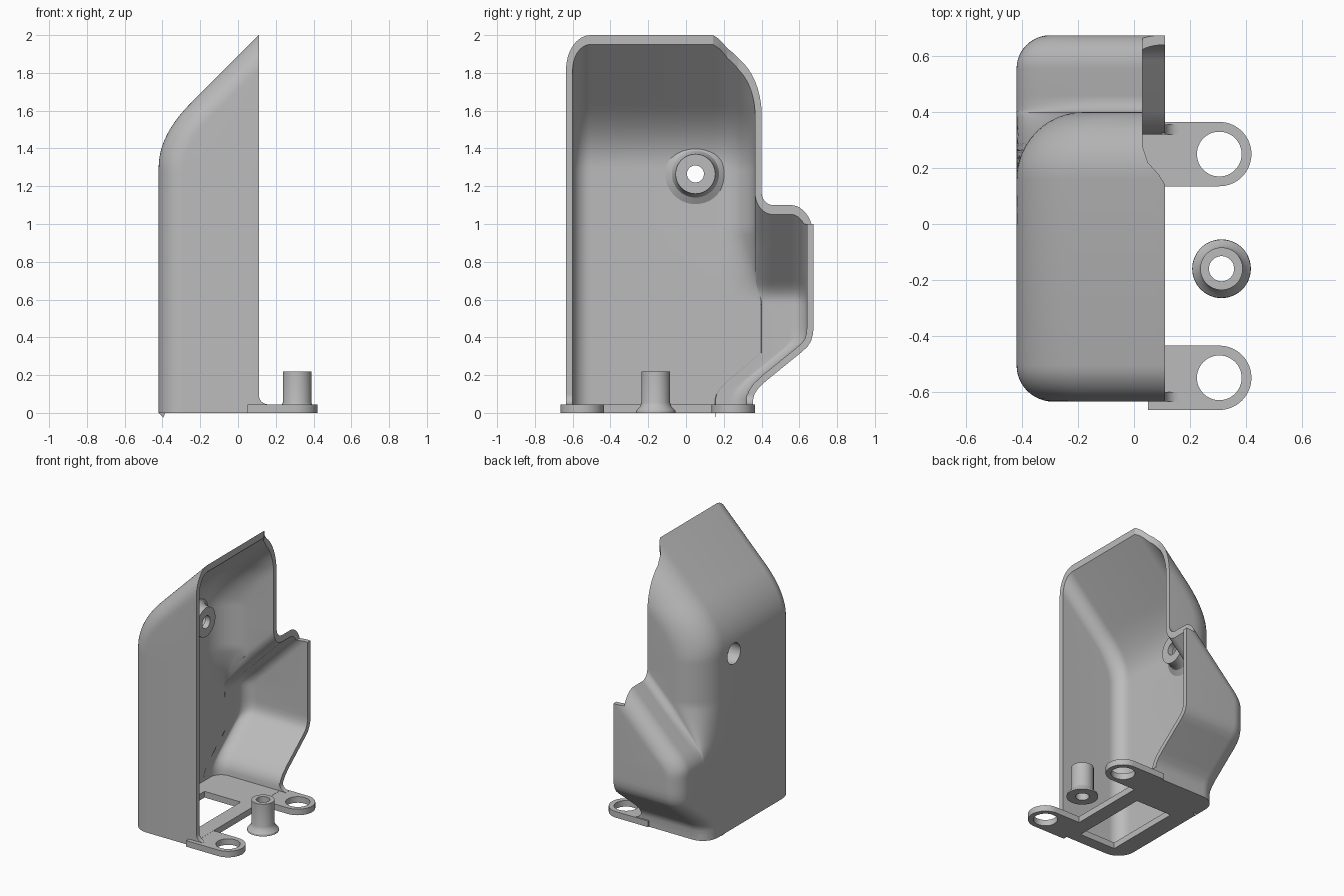
import bpy, bmesh
from math import sin, cos, pi, radians

cube = bpy.data.objects.get("Cube")
if cube:
    bpy.data.objects.remove(cube, do_unlink=True)

grey = bpy.data.materials.new("light_grey")
grey.use_nodes = True
grey.diffuse_color = (0.5, 0.5, 0.5, 1)
grey.node_tree.nodes["Principled BSDF"].inputs["Base Color"].default_value = (0.5, 0.5, 0.5, 1)


def add(name, verts, faces, fix=True):
    me = bpy.data.meshes.new(name)
    me.from_pydata(verts, [], faces)
    if fix:
        bm = bmesh.new()
        bm.from_mesh(me)
        bmesh.ops.recalc_face_normals(bm, faces=bm.faces)
        bm.to_mesh(me)
        bm.free()
    me.materials.append(grey)
    ob = bpy.data.objects.new(name, me)
    bpy.context.collection.objects.link(ob)
    return ob


def prism(name, outline, lo, hi, axis="z"):
    """Extrude a 2D outline along an axis (outline is xy, xz or yz)."""
    place = {"z": lambda a, b, h: (a, b, h), "y": lambda a, b, h: (a, h, b),
             "x": lambda a, b, h: (h, a, b)}[axis]
    n = len(outline)
    verts = [place(a, b, h) for h in (lo, hi) for a, b in outline]
    faces = [range(n), range(n, 2 * n)]
    faces += [(i, (i + 1) % n, (i + 1) % n + n, i + n) for i in range(n)]
    return add(name, verts, [tuple(f) for f in faces])


def rect(a0, b0, a1, b1):
    return [(a0, b0), (a1, b0), (a1, b1), (a0, b1)]


def circle(a, b, r, n=48, start=0, sweep=2 * pi):
    return [(a + r * cos(start + sweep * i / n), b + r * sin(start + sweep * i / n)) for i in range(n)]


def lathe(name, profile, place, n=48):
    """Revolve a closed (radius, height) profile into a ring."""
    m = len(profile)
    verts = [place(r * cos(2 * pi * i / n), r * sin(2 * pi * i / n), h) for i in range(n) for r, h in profile]
    faces = [(i * m + j, i * m + (j + 1) % m, (i + 1) % n * m + (j + 1) % m, (i + 1) % n * m + j)
             for i in range(n) for j in range(m)]
    return add(name, verts, faces)


def apply(ob, mod):
    bpy.context.view_layer.objects.active = ob
    bpy.ops.object.modifier_apply(modifier=mod.name)


def cut(ob, cutter):
    mod = ob.modifiers.new("cut", "BOOLEAN")
    mod.operation, mod.solver, mod.object = "DIFFERENCE", "EXACT", cutter
    cutter.hide_render = True
    apply(ob, mod)
    bpy.data.objects.remove(cutter, do_unlink=True)


# Shell: horizontal sections, with a sloping roof and a sloping side bulge
BACK, FRONT, SIDE, BULGE, RIM, WALL = -0.42, -0.635, 0.40, 0.675, 0.11, 0.035


def slope(z, corner, t):
    """Back wall position: vertical, blending into a 45 degree roof."""
    s = z - corner
    return BACK + (0 if s < -t else s if s > t else (s + t) ** 2 / (4 * t))


bulge_profile = [(0, 0.355), (0.07, 0.355), (0.1, 0.363), (0.13, 0.383), (0.17, 0.425), (0.32, 0.61),
                 (0.35, 0.643), (0.38, 0.662), (0.42, 0.673), (0.46, BULGE), (3, BULGE)]


def side_at(z):
    for (z0, y0), (z1, y1) in zip(bulge_profile, bulge_profile[1:]):
        if z <= z1:
            return y0 + (y1 - y0) * (z - z0) / (z1 - z0)


def corner(x, y, din, dout, a, b, n=12):
    """Elliptical rounding of a corner between two directions."""
    pts = []
    for i in range(n + 1):
        t = pi / 2 * i / n
        p, q = a * (1 - sin(t)), b * (1 - cos(t))
        pts.append((x - din[0] * p + dout[0] * q, y - din[1] * p + dout[1] * q))
    return pts


def section(z):
    xm, xb, y = slope(z, 1.47, 0.17), slope(z, 0.65, 0.06), side_at(z)
    gap = xb - xm
    k = 1 + 0.41 * min(1, max(0, (z - 1.3) / 0.34))
    kb = 1 + 0.41 * min(1, max(0, (z - 0.59) / 0.12))
    ys = min(SIDE, y - 0.2)
    left, right, out = (-1, 0), (1, 0), (0, 1)
    return ([(1.6, FRONT)]
            + corner(xm, FRONT, left, out, 0.13 * k, 0.13)
            + corner(xm, ys, out, right, 0.24, min(0.24 * k, gap * 0.75))
            + corner(xb, ys, right, out, min(0.07, gap * 0.25), 0.06)
            + corner(xb, y, out, right, 0.12, 0.12 * kb)
            + [(1.6, y)])


levels = sorted({z for z, _ in bulge_profile[:-1]} | {0.5 + 0.025 * i for i in range(65)})
rows = [section(z) for z in levels]
n = len(rows[0])
shell = add("shell", [(x, y, z) for z, row in zip(levels, rows) for x, y in row],
            [(j * n + i, (j + 1) * n + i, (j + 1) * n + i + 1, j * n + i + 1)
             for j in range(len(rows) - 1) for i in range(n - 1)], fix=False)
solid = shell.modifiers.new("wall", "SOLIDIFY")
solid.thickness, solid.offset = WALL, -1
apply(shell, solid)
cut(shell, prism("opening_cutter", rect(RIM, -2, 3, 2), -1, 4))
cut(shell, prism("notch_cutter", [(0.03, 0.28), (0.05, 0.22), (0.09, 0.175), (0.13, 0.11),
                                  (0.5, 0.11), (0.5, 1), (0.03, 1)], 1.0, 3))
cut(shell, prism("screw_hole_cutter", circle(0.05, 1.265, 0.075), -0.6, -0.3, "x"))

# Screw boss inside the back wall
boss = lathe("screw_boss", [(0.075, -0.41), (0.075, -0.33), (0.045, -0.33), (0.045, -0.29), (0.105, -0.29),
                            (0.108, -0.335), (0.125, -0.365), (0.16, -0.385), (0.16, -0.395), (0.09, -0.41)],
             lambda a, b, h: (h, 0.05 + a, 1.265 + b))

# Floor plate with its window
THICK = 0.045
outline = [(min(x, RIM), y) for x, y in section(0)]
floor = prism("floor", outline, 0, THICK)
cut(floor, prism("window_cutter", rect(-0.29, -0.55, 0.0, 0.03), -1, 1))

# Mounting tabs with holes, and fillets joining them to the shell
parts = [shell, boss, floor]
for label, y, wall_y in (("front", -0.55, FRONT), ("back", 0.25, 0.355 - WALL)):
    tab = prism(label + "_tab", [(0.05, y - 0.115)] + circle(0.305, y, 0.115, 32, -pi / 2, pi)
                + [(0.305, y + 0.115), (0.05, y + 0.115)], 0, THICK - 0.001)
    cut(tab, prism("tab_hole_cutter", circle(0.305, y, 0.08), -1, 1))
    fillet = prism(label + "_fillet", [(0.1, 0.03)] + [(0.16, 0.03)]
                   + circle(0.16, 0.095, 0.05, 8, -pi / 2, -pi / 2) + [(RIM, 0.095), (0.1, 0.095)],
                   wall_y, wall_y + WALL, "y")
    parts += [tab, fillet]

# Loose spacer post with a flared foot
post = lathe("spacer_post", [(0.045, 0), (0.105, 0), (0.103, 0.012), (0.082, 0.035), (0.076, 0.055),
                             (0.076, 0.22), (0.045, 0.22)],
             lambda a, b, h: (0.313 + a, -0.16 + b, h))
parts.append(post)

bpy.ops.object.select_all(action="DESELECT")
for ob in parts:
    ob.select_set(True)
bpy.context.view_layer.objects.active = shell
bpy.ops.object.shade_smooth_by_angle(angle=radians(30))
